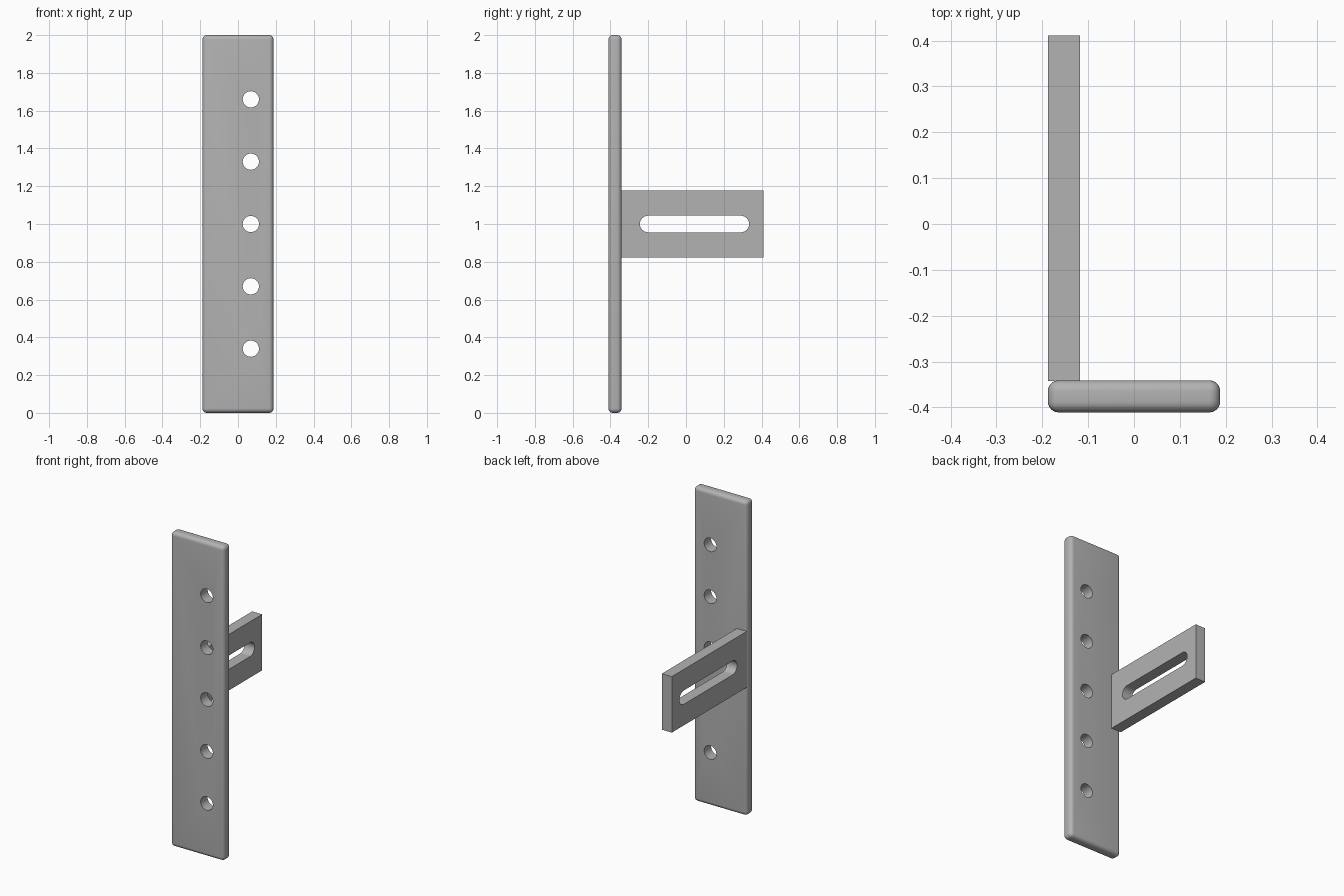
import bpy
import math

if "Cube" in bpy.data.objects:
    bpy.data.objects.remove(bpy.data.objects["Cube"])

# Single grey metal finish
GREY = (0.45, 0.45, 0.45, 1)
metal = bpy.data.materials.new("grey_metal")
metal.use_nodes = True
metal.diffuse_color = GREY
metal.node_tree.nodes["Principled BSDF"].inputs["Base Color"].default_value = GREY

MID = 1.0          # height of the arm and the middle hole
HALF_X = 0.188     # half width of the plate
THICK = 0.07       # thickness of both bars
FRONT, BACK = -0.411, 0.411


def activate(obj):
    bpy.ops.object.select_all(action="DESELECT")
    obj.select_set(True)
    bpy.context.view_layer.objects.active = obj


def box(name, low, high):
    centre = [(a + b) / 2 for a, b in zip(low, high)]
    bpy.ops.mesh.primitive_cube_add(size=1, location=centre)
    obj = bpy.context.object
    obj.name = name
    obj.scale = [b - a for a, b in zip(low, high)]
    bpy.ops.object.transform_apply(location=False, rotation=False, scale=True)
    obj.data.materials.append(metal)
    return obj


def cylinder(location, radius, axis):
    turn = (math.pi / 2, 0, 0) if axis == "y" else (0, math.pi / 2, 0)
    bpy.ops.mesh.primitive_cylinder_add(vertices=48, radius=radius, depth=0.3,
                                        location=location, rotation=turn)
    bpy.context.object.data.materials.append(metal)
    return bpy.context.object


def cut(obj, cutter):
    mod = obj.modifiers.new("cut", "BOOLEAN")
    mod.operation = "DIFFERENCE"
    mod.solver = "EXACT"
    mod.object = cutter
    activate(obj)
    bpy.ops.object.modifier_apply(modifier=mod.name)
    bpy.data.objects.remove(cutter)


def finish(obj):
    activate(obj)
    bpy.ops.object.shade_smooth_by_angle(angle=math.radians(30))


# Upright plate with rounded edges and a row of five holes
plate = box("upright_plate", (-HALF_X, FRONT, 0), (HALF_X, FRONT + THICK, 2))
bevel = plate.modifiers.new("rounded_edges", "BEVEL")
bevel.width = 0.024
bevel.segments = 6
activate(plate)
bpy.ops.object.modifier_apply(modifier=bevel.name)
for i in range(-2, 3):
    cut(plate, cylinder((0.068, FRONT, MID + i * 0.33), 0.043, "y"))
finish(plate)

# Square-edged arm reaching back from the plate
arm = box("slotted_arm", (-HALF_X, FRONT + THICK - 0.001, MID - 0.178),
          (-HALF_X + THICK, BACK, MID + 0.178))

# Long slot: a straight middle and two round ends
SLOT_R, START, END = 0.044, -0.2, 0.29
cut(arm, box("slot_cutter", (-0.3, START, MID - SLOT_R), (0, END, MID + SLOT_R)))
for y in (START, END):
    cut(arm, cylinder((-HALF_X + THICK / 2, y, MID), SLOT_R, "x"))
finish(arm)
